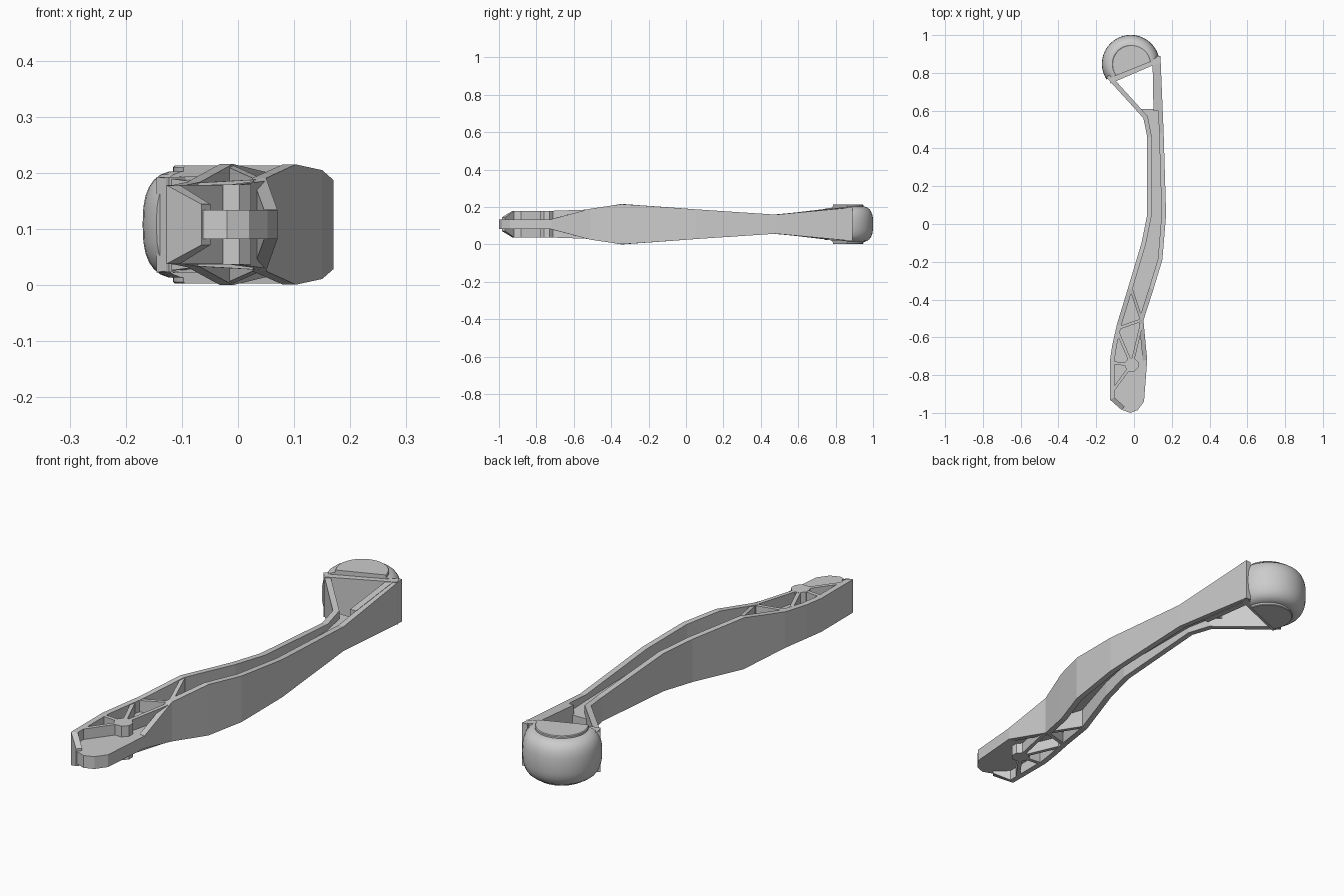
import bpy, bmesh
from math import cos, sin, pi, hypot
from mathutils import Vector

if "Cube" in bpy.data.objects:
    bpy.data.objects.remove(bpy.data.objects["Cube"])

MID = 0.11  # the part is mirrored about this height


def half_height(y):
    """Half height of the arm along its length."""
    pts = [(-1, .027), (-.93, .07), (-.56, .071), (-.34, .108), (0, .083),
           (.47, .05), (.6, .064), (.8, .088), (1, .092)]
    for (y0, h0), (y1, h1) in zip(pts, pts[1:]):
        if y <= y1:
            return h0 + (h1 - h0) * (y - y0) / (y1 - y0)
    return pts[-1][1]


def finish(name, bm):
    bmesh.ops.recalc_face_normals(bm, faces=bm.faces)
    me = bpy.data.meshes.new(name)
    bm.to_mesh(me)
    bm.free()
    ob = bpy.data.objects.new(name, me)
    bpy.context.collection.objects.link(ob)
    return ob


def wall(name, path, thick, heights=None):
    """Wall along a path, thickened to the right (negative: left)."""
    bm = bmesh.new()
    P = [Vector(p) for p in path]
    segs = [(b - a).normalized() for a, b in zip(P, P[1:])]
    rings = []
    for i, p in enumerate(P):
        a, b = segs[max(i - 1, 0)], segs[min(i, len(segs) - 1)]
        na, nb = Vector((a.y, -a.x)), Vector((b.y, -b.x))
        n = (na + nb).normalized()
        q = p + n * thick / max(n.dot(na), .5)
        h = (heights or {}).get(i, half_height(p.y))
        rings.append([bm.verts.new((c.x, c.y, MID + s * h))
                      for c, s in ((p, -1), (p, 1), (q, 1), (q, -1))])
    for r, s in zip(rings, rings[1:]):
        for k in range(4):
            bm.faces.new((r[k], r[(k + 1) % 4], s[(k + 1) % 4], s[k]))
    bm.faces.new(rings[0])
    bm.faces.new(rings[-1])
    return finish(name, bm)


def rib(name, a, b, w=.016):
    d = Vector(b) - Vector(a)
    n = Vector((d.y, -d.x)).normalized() * w / 2
    return wall(name, [Vector(a) - n, Vector(b) - n], w)


def plate(name, outline, h):
    bm = bmesh.new()
    f = bm.faces.new([bm.verts.new((x, y, MID - h)) for x, y in outline])
    up = bmesh.ops.extrude_face_region(bm, geom=[f])["geom"]
    bmesh.ops.translate(bm, vec=(0, 0, 2 * h),
                        verts=[v for v in up if isinstance(v, bmesh.types.BMVert)])
    return finish(name, bm)


def lathe(name, centre, profile, n):
    """Revolve (radius, z) points about z, then cut flat on the arm side."""
    bm = bmesh.new()
    rings = [[bm.verts.new((centre[0] + r * cos(2 * pi * k / n),
                            centre[1] + r * sin(2 * pi * k / n), MID + z))
              for k in range(n)] for r, z in profile]
    for a, b in zip(rings, rings[1:]):
        for k in range(n):
            bm.faces.new((a[k], a[(k + 1) % n], b[(k + 1) % n], b[k]))
    bm.faces.new(rings[0])
    bm.faces.new(rings[-1])
    cut = bmesh.ops.bisect_plane(bm, geom=bm.verts[:] + bm.edges[:] + bm.faces[:],
                                 plane_co=(-.01, .82, 0), plane_no=(.4, -1, 0),
                                 clear_outer=True)
    bmesh.ops.contextual_create(bm, geom=[e for e in cut["geom_cut"]
                                          if isinstance(e, bmesh.types.BMEdge)])
    return finish(name, bm)


# Side walls
wall("left_wall", [(-.065, -.985), (-.127, -.93), (-.127, -.72), (-.115, -.64),
                   (-.09, -.53), (-.032, -.34), (.04, -.1), (.07, .05), (.07, .46),
                   (.05, .56), (-.145, .775)], .024)
wall("right_wall", [(.07, -.72), (.05, -.51), (.103, -.345), (.15, -.19), (.17, .05),
                    (.157, .48), (.14, .89)], -.024, {0: .027, 1: .083})

# Thin plate between the walls, running out to the blunt lower tip
plate("centre_web", [(-.06, -.985), (-.12, -.93), (-.12, -.72), (-.085, -.54),
                     (-.025, -.34), (.045, -.1), (.075, .05), (.075, .46), (.057, .56),
                     (.02, .61), (.145, .61), (.15, .48), (.163, .05), (.143, -.19),
                     (.096, -.345), (.045, -.51), (.07, -.72), (.053, -.94),
                     (.02, -.985), (-.02, -1)], .026)

# Strap closing the open triangle against the ball
wall("ball_strap", [(-.135, .772), (.13, .885)], .03)
wall("fork_wall", [(.13, .6), (.125, .87)], -.027)

# Stiffening ribs and pivot boss
HUB = (-.012, -.745)
for i, (a, b) in enumerate([((-.02, -.33), (.042, -.515)), ((-.08, -.55), (.042, -.508)),
                            (HUB, (.042, -.52)), (HUB, (-.085, -.575)),
                            (HUB, (-.115, -.735)), (HUB, (-.115, -.885))]):
    rib(f"rib_{i + 1}", a, b)
plate("pivot_boss", [(HUB[0] + .038 * cos(pi / 4 * k + pi / 8),
                      HUB[1] + .038 * sin(pi / 4 * k + pi / 8)) for k in range(8)], .0715)

# Rounded ball end with a flat disc on each side
STEPS = 14
ball = []
for k in range(STEPS + 1):
    t = -pi / 2 + pi * k / STEPS
    c, s = abs(cos(t)), abs(sin(t))
    z = .096 * s ** .75 * (1 if t > 0 else -1)
    ball.append((max(.085 + .068 * c ** .75, .085), z))
ball_end = lathe("ball_end", (-.017, .848), ball, 40)
disc = lathe("side_discs", (-.013, .845), [(.1, -.105), (.103, -.102), (.103, .102), (.1, .105)], 40)

bpy.ops.object.select_all(action='DESELECT')
for ob in (ball_end, disc):
    ob.select_set(True)
bpy.context.view_layer.objects.active = ball_end
bpy.ops.object.shade_smooth_by_angle(angle=.5)

# Settle the lowest points on the ground
low = min(v.co.z for o in bpy.data.objects for v in o.data.vertices)
for o in bpy.data.objects:
    o.location.z -= low
